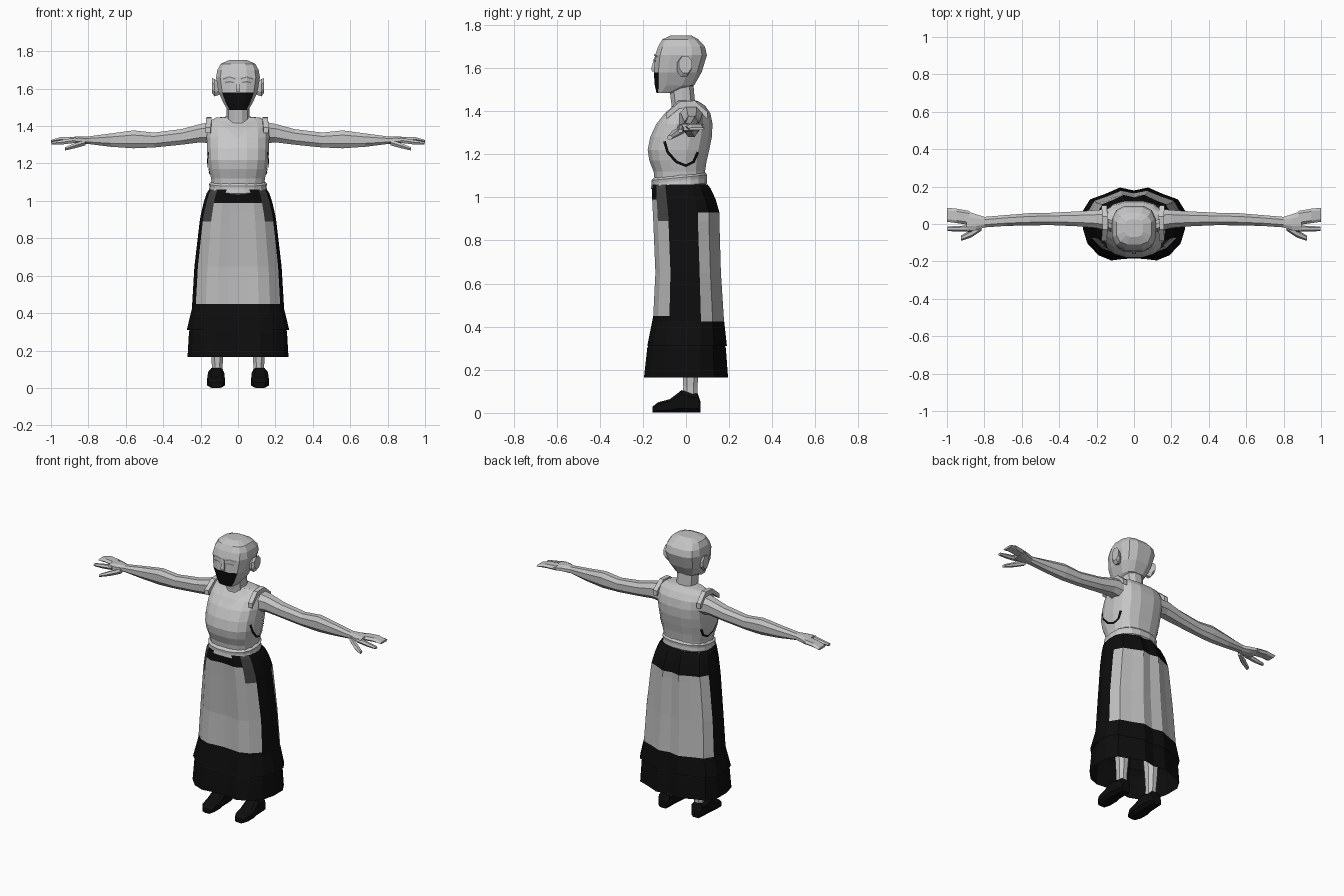
import bpy, bmesh, math
from mathutils import Vector
from mathutils.bvhtree import BVHTree

if "Cube" in bpy.data.objects:
    bpy.data.objects.remove(bpy.data.objects["Cube"])

# Colours
MATS = []
for name, v in [("skin", 0.55), ("shirt", 0.58), ("apron", 0.5),
                ("black", 0.004), ("dark_grey", 0.06), ("mid_grey", 0.2)]:
    m = bpy.data.materials.new(name)
    m.diffuse_color = (v, v, v, 1)
    m.use_nodes = True
    m.node_tree.nodes["Principled BSDF"].inputs["Base Color"].default_value = m.diffuse_color
    MATS.append(m)
SKIN, SHIRT, APRON, BLACK, DARK, MID = range(6)


def oval(n, p=2.0, half=True):
    """Rounded outline with n sides in a unit square."""
    pts = []
    for i in range(n):
        a = math.tau * (i + (0.5 if half else 0)) / n - math.pi / 2
        c, s = math.cos(a), math.sin(a)
        pts.append((math.copysign(abs(c) ** (2 / p), c), math.copysign(abs(s) ** (2 / p), s)))
    return pts


def finish(name, bm, mat=0, rule=None):
    bmesh.ops.recalc_face_normals(bm, faces=bm.faces)
    bm.normal_update()
    for f in bm.faces:
        f.material_index = rule(f.calc_center_median(), f.normal) if rule else mat
    me = bpy.data.meshes.new(name)
    tree = BVHTree.FromBMesh(bm)
    bm.to_mesh(me)
    bm.free()
    for m in MATS:
        me.materials.append(m)
    bpy.context.collection.objects.link(bpy.data.objects.new(name, me))
    return tree


def loft(name, rows, axis, outline, mat=0, rule=None, side=1, caps=True, tilt=0, cuts=()):
    """Skin rows of (position, a0, a1, b0, b1) along an axis."""
    bm = bmesh.new()
    rings = []
    for t, a0, a1, b0, b1 in rows:
        ring = []
        for u, v in outline:
            a = (a0 + a1) / 2 + u * (a1 - a0) / 2
            b = (b0 + b1) / 2 + v * (b1 - b0) / 2
            co = {"x": (t, a, b), "y": (a, t, b), "z": (a, b, t + b * tilt)}[axis]
            ring.append(bm.verts.new((co[0] * side, co[1], co[2])))
        rings.append(ring)
    n = len(outline)
    for r, q in zip(rings, rings[1:]):
        for i in range(n):
            bm.faces.new((r[i], r[(i + 1) % n], q[(i + 1) % n], q[i]))
    if caps:
        bm.faces.new(rings[0])
        bm.faces.new(rings[-1])
    for co, no in cuts:
        bmesh.ops.bisect_plane(bm, geom=bm.verts[:] + bm.edges[:] + bm.faces[:],
                               plane_co=co, plane_no=no)
    return finish(name, bm, mat, rule)


def strip(name, tree, pts, direction, width, mat):
    """Thin painted ribbon projected on a surface."""
    d = Vector(direction)
    bm = bmesh.new()
    pairs = []
    for i, p in enumerate(pts):
        tan = (Vector(pts[min(i + 1, len(pts) - 1)]) - Vector(pts[max(i - 1, 0)])).normalized()
        w = tan.cross(d).normalized() * width / 2
        pair = []
        for q in (Vector(p) + w, Vector(p) - w):
            hit = tree.ray_cast(q, d)[0]
            pair.append(bm.verts.new((hit or q) - d * 0.005))
        pairs.append(pair)
    for a, b in zip(pairs, pairs[1:]):
        bm.faces.new((a[0], a[1], b[1], b[0]))
    finish(name, bm, mat)


def sym(rows):
    """Rows (z, half width, front y, back y) to loft rows."""
    return [(z, -w, w, f, b) for z, w, f, b in rows]


# Head with a dark mouth covering
head = loft("head", sym([
    (1.485, .055, -.138, -.06), (1.52, .078, -.147, .04), (1.58, .106, -.152, .075),
    (1.66, .12, -.146, .1), (1.70, .113, -.132, .09), (1.733, .095, -.112, .06),
    (1.752, .05, -.07, .025)]), "z", oval(12, 3),
    rule=lambda c, n: BLACK if 1.5 < c.z < 1.58 and c.y < -.13 and abs(c.x) < .08 else SKIN)
loft("nose", [(1.585, -.014, .014, -.163, -.13), (1.6, -.017, .017, -.166, -.13),
              (1.65, -.008, .008, -.15, -.13)], "z", oval(4, 2))
loft("neck", sym([(1.36, .075, -.07, .06), (1.43, .062, -.07, .045),
                  (1.55, .062, -.085, .035)]), "z", oval(10, 2.3))
for s in (-1, 1):
    loft("ear", [(.10, -.035, .005, 1.565, 1.635), (.125, -.045, .025, 1.555, 1.655),
                 (.14, -.035, .03, 1.575, 1.66)], "x", oval(8), side=s)
    strip("eyebrow", head, [(s * .015, -1, 1.652), (s * .045, -1, 1.663), (s * .08, -1, 1.652)],
          (0, 1, 0), .007, MID)
    strip("eye", head, [(s * .022, -1, 1.632), (s * .045, -1, 1.638), (s * .07, -1, 1.632)],
          (0, 1, 0), .007, MID)


# Sleeveless top with a V neckline and open armholes
def top_rule(c, n):
    if c.z > 1.335 + .85 * abs(c.x):
        return SKIN
    return SKIN if abs(n.x) > .8 and 1.16 < c.z < 1.36 else SHIRT


torso = loft("sleeveless_top", sym([
    (1.06, .14, -.145, .09), (1.12, .146, -.152, .09), (1.17, .158, -.172, .098),
    (1.22, .166, -.18, .11), (1.28, .168, -.168, .122), (1.34, .17, -.14, .125),
    (1.39, .168, -.1, .115), (1.425, .158, -.06, .09), (1.445, .12, -.045, .06),
    (1.45, .07, -.04, .045)]), "z", oval(16, 2.6), rule=top_rule,
    cuts=[((0, 0, 1.335), (-.85, 0, 1)), ((0, 0, 1.335), (.85, 0, 1))])
for s in (-1, 1):
    strip("armhole_edge", torso, [(s, -.10, 1.26), (s, -.085, 1.21), (s, -.045, 1.165),
          (s, 0, 1.147), (s, .035, 1.165), (s, .055, 1.21)], (-s, 0, 0), .013, BLACK)
    loft("shoulder_strap", [(-.09, s * .155 - .022, s * .155 + .012, 1.36, 1.395),
                            (-.03, s * .15 - .022, s * .15 + .012, 1.41, 1.447),
                            (.04, s * .15 - .022, s * .15 + .012, 1.415, 1.452),
                            (.1, s * .155 - .022, s * .155 + .012, 1.36, 1.4)],
         "y", oval(4, 4), SHIRT)

# Belt
loft("belt", sym([(1.047, .14, -.15, .09), (1.057, .156, -.165, .1), (1.076, .153, -.162, .098),
                  (1.082, .153, -.162, .098), (1.095, .156, -.163, .1), (1.108, .14, -.148, .09)]),
     "z", oval(18, 2.4), SHIRT, tilt=.1)

# Pleated skirt with light panels front and back
half = [(0, -.94), (.22, -.96), (.45, -1), (.7, -.86), (.92, -.54), (1, -.15), (1, .35),
        (.86, .68), (.58, .82), (.28, 1)]
pleats = half + [(0, .92)] + [(-x, y) for x, y in half[:0:-1]]
skirt_rows = sym([
    (1.06, .155, -.155, .1), (1.04, .168, -.157, .115), (.99, .184, -.157, .138),
    (.93, .198, -.154, .155), (.89, .205, -.152, .155), (.65, .233, -.142, .162),
    (.45, .245, -.152, .175), (.425, .246, -.157, .177), (.31, .274, -.18, .19)])


def skirt_rule(c, n):
    # Position across the skirt relative to its size at that height
    z = c.z
    lo, hi = next((p, q) for q, p in zip(skirt_rows, skirt_rows[1:]) if p[0] <= z <= q[0])
    k = (z - lo[0]) / (hi[0] - lo[0])
    f, b, w = (lo[i] + (hi[i] - lo[i]) * k for i in (3, 4, 2))
    u, v = abs(c.x) / w, (c.y - (f + b) / 2) / ((b - f) / 2)
    if v < -.5:
        if u > .7 and .89 < z < 1.05:
            return DARK
        if .45 < z < .99:
            return APRON
    if v > .36 and u < .97 and .425 < z < .93:
        return APRON
    return BLACK


loft("skirt", skirt_rows, "z", pleats, rule=skirt_rule, caps=False)
loft("skirt_ruffle", sym([(.34, .245, -.16, .17), (.3, .262, -.18, .185),
                          (.165, .27, -.195, .195)]), "z", pleats, BLACK, caps=False)

# Arms, hands, legs and shoes
for s in (-1, 1):
    loft("arm", [(.12, -.045, .085, 1.30, 1.43), (.2, -.025, .078, 1.31, 1.415),
                 (.3, -.015, .07, 1.298, 1.387), (.45, -.008, .062, 1.283, 1.368),
                 (.56, -.01, .06, 1.278, 1.38), (.68, -.012, .05, 1.287, 1.363),
                 (.8, -.02, .04, 1.303, 1.346), (.845, -.036, .055, 1.305, 1.347),
                 (.895, -.042, .072, 1.31, 1.342)], "x", oval(8, 2.4), side=s)
    loft("fingers", [(.88, -.005, .07, 1.312, 1.342), (.95, .005, .082, 1.315, 1.342),
                     (1.0, .012, .087, 1.312, 1.326)], "x", oval(6, 3), side=s)
    loft("index_finger", [(.87, -.042, -.008, 1.308, 1.34), (.94, -.04, -.01, 1.30, 1.328),
                          (.998, -.038, -.014, 1.3, 1.317)], "x", oval(6), side=s)
    loft("thumb", [(.815, -.035, .0, 1.295, 1.33), (.87, -.072, -.03, 1.28, 1.312),
                   (.925, -.09, -.062, 1.268, 1.288)], "x", oval(6), side=s)
    loft("leg", [(.06, .078, .144, -.02, .055), (.12, .08, .142, -.015, .055),
                 (.22, .073, .148, -.02, .065), (.5, .06, .16, -.05, .08)],
         "z", oval(8, 2.2), side=s)
    loft("shoe", [(-.155, .085, .145, 0, .03), (-.13, .072, .162, 0, .05),
                  (-.075, .068, .167, 0, .065), (-.02, .072, .162, 0, .108),
                  (.03, .074, .158, 0, .09), (.055, .076, .156, 0, .092),
                  (.068, .085, .148, 0, .05)], "y", oval(8, 3.5), BLACK, side=s)
